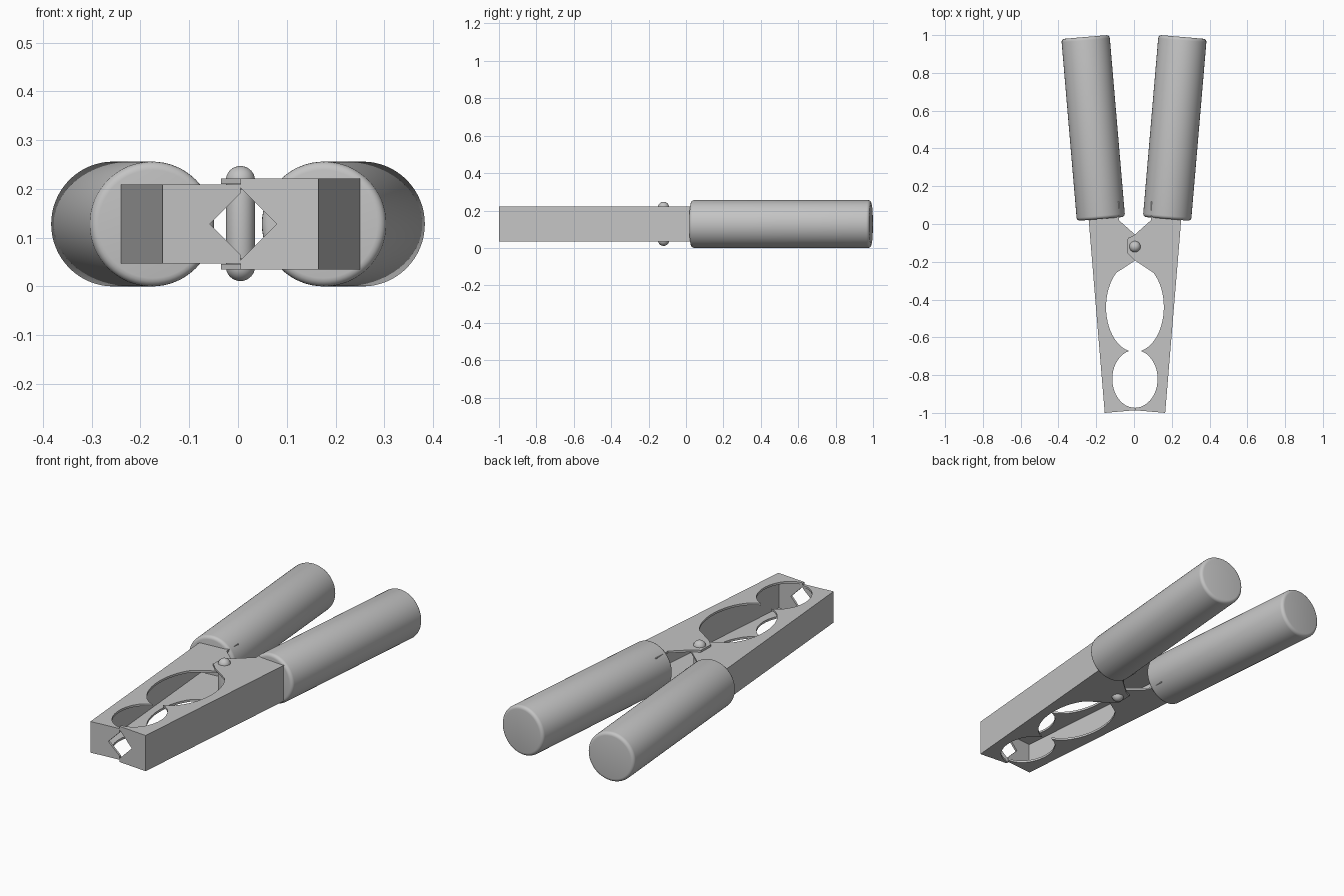
import bpy, bmesh
from math import radians, sin, cos, atan2, hypot
from mathutils import Matrix, Vector

cube = bpy.data.objects.get("Cube")
if cube:
    bpy.data.objects.remove(cube, do_unlink=True)

# Single material
grey = bpy.data.materials.new("grey metal")
grey.use_nodes = True
grey.diffuse_color = (0.55, 0.55, 0.55, 1)
grey.node_tree.nodes["Principled BSDF"].inputs["Base Color"].default_value = (0.55, 0.55, 0.55, 1)

MID_Z = 0.128      # height of the centre plane
PIVOT_X = 0.005    # mirror line of the jaws
SHEET = 0.011      # sheet thickness


def add_object(name, bm):
    bmesh.ops.recalc_face_normals(bm, faces=bm.faces[:])
    mesh = bpy.data.meshes.new(name)
    bm.to_mesh(mesh)
    bm.free()
    mesh.materials.append(grey)
    obj = bpy.data.objects.new(name, mesh)
    bpy.context.collection.objects.link(obj)
    return obj


def prism(name, points, depth):
    """Extrude a closed 3D outline along a vector."""
    bm = bmesh.new()
    face = bm.faces.new([bm.verts.new(p) for p in points])
    ext = bmesh.ops.extrude_face_region(bm, geom=[face])
    verts = [g for g in ext["geom"] if isinstance(g, bmesh.types.BMVert)]
    bmesh.ops.translate(bm, verts=verts, vec=depth)
    return add_object(name, bm)


def activate(obj):
    bpy.ops.object.select_all(action="DESELECT")
    obj.select_set(True)
    bpy.context.view_layer.objects.active = obj


def apply_modifier(obj, mod):
    activate(obj)
    bpy.ops.object.modifier_apply(modifier=mod.name)


def cut(obj, cutter):
    mod = obj.modifiers.new("cut", "BOOLEAN")
    mod.operation = "DIFFERENCE"
    mod.solver = "EXACT"
    mod.object = cutter
    apply_modifier(obj, mod)
    bpy.data.objects.remove(cutter, do_unlink=True)


def smooth(obj, angle):
    activate(obj)
    bpy.ops.object.shade_smooth_by_angle(angle=radians(angle))


def arc(cy, rx, ry, start, end, steps=20):
    """Part of an ellipse bitten out of the inner edge."""
    angles = [radians(start + (end - start) * i / steps) for i in range(steps + 1)]
    return [(rx * cos(a), cy + ry * sin(a)) for a in angles]


# Jaw outline: two gripping bites, pivot tab, shank inside the grip, outer edge
bites = arc(-0.82, 0.12, 0.153, -90, 75) + arc(-0.44, 0.153, 0.237, -77, 50)
tab = [(-0.005, -0.19), (-0.04, -0.155), (-0.038, -0.075), (-0.005, -0.06)]
shank = [(0.085, 0.02), (0.085, 0.12), (0.253, 0.12)]
outline = [(0, -0.986)] + bites + tab + shank + [(0.16, -1.0)]


def make_jaw(name, side, half):
    def place(points, z):
        return [(PIVOT_X + side * x, y, z) for x, y in points]

    jaw = prism(name, place(outline, MID_Z - half), (0, 0, 2 * half))
    # Hollow the jaw into a sheet channel with a front wall
    inner = half - SHEET
    hollow = [(-0.3, -0.95), (0, -0.975), (0.16 - SHEET, -0.988), (0.253 - SHEET, 0.12),
              (0.26 - SHEET, 0.2), (-0.3, 0.2)]
    cut(jaw, prism("hollow_cutter", place(hollow, MID_Z - inner), (0, 0, 2 * inner)))
    # Diamond notch through the front wall
    d = half - 0.019
    diamond = [(PIVOT_X + dx, -1.1, MID_Z + dz) for dx, dz in ((-d, 0), (0, -d), (d, 0), (0, d))]
    cut(jaw, prism("notch_cutter", diamond, (0, 0.2, 0)))


def make_grip(name, side):
    start = Vector((side * 0.175, 0.027, MID_Z))
    end = Vector((side * 0.257, 0.99, MID_Z))
    axis = end - start
    bm = bmesh.new()
    bmesh.ops.create_cone(bm, cap_ends=True, segments=64, radius1=MID_Z, radius2=MID_Z,
                          depth=axis.length)
    turn = axis.to_track_quat("Z", "Y").to_matrix().to_4x4()
    bm.transform(Matrix.Translation((start + end) / 2) @ turn)
    grip = add_object(name, bm)
    mod = grip.modifiers.new("rounded ends", "BEVEL")
    mod.width = 0.017
    mod.segments = 4
    mod.limit_method = "ANGLE"
    mod.angle_limit = radians(40)
    apply_modifier(grip, mod)
    smooth(grip, 35)


# The right jaw nests inside the left one
make_jaw("left_jaw", 1, 0.0935)
make_jaw("right_jaw", -1, 0.0935 - SHEET - 0.001)
make_grip("left_grip", 1)
make_grip("right_grip", -1)

# Pivot rivet: a sphere stretched into a domed pin
bm = bmesh.new()
bmesh.ops.create_uvsphere(bm, u_segments=32, v_segments=15, radius=0.03)
for v in bm.verts:
    v.co.z += 0.088 if v.co.z > 0 else -0.088
bm.transform(Matrix.Translation((PIVOT_X, -0.12, MID_Z + 0.001)))
smooth(add_object("pivot_rivet", bm), 35)
